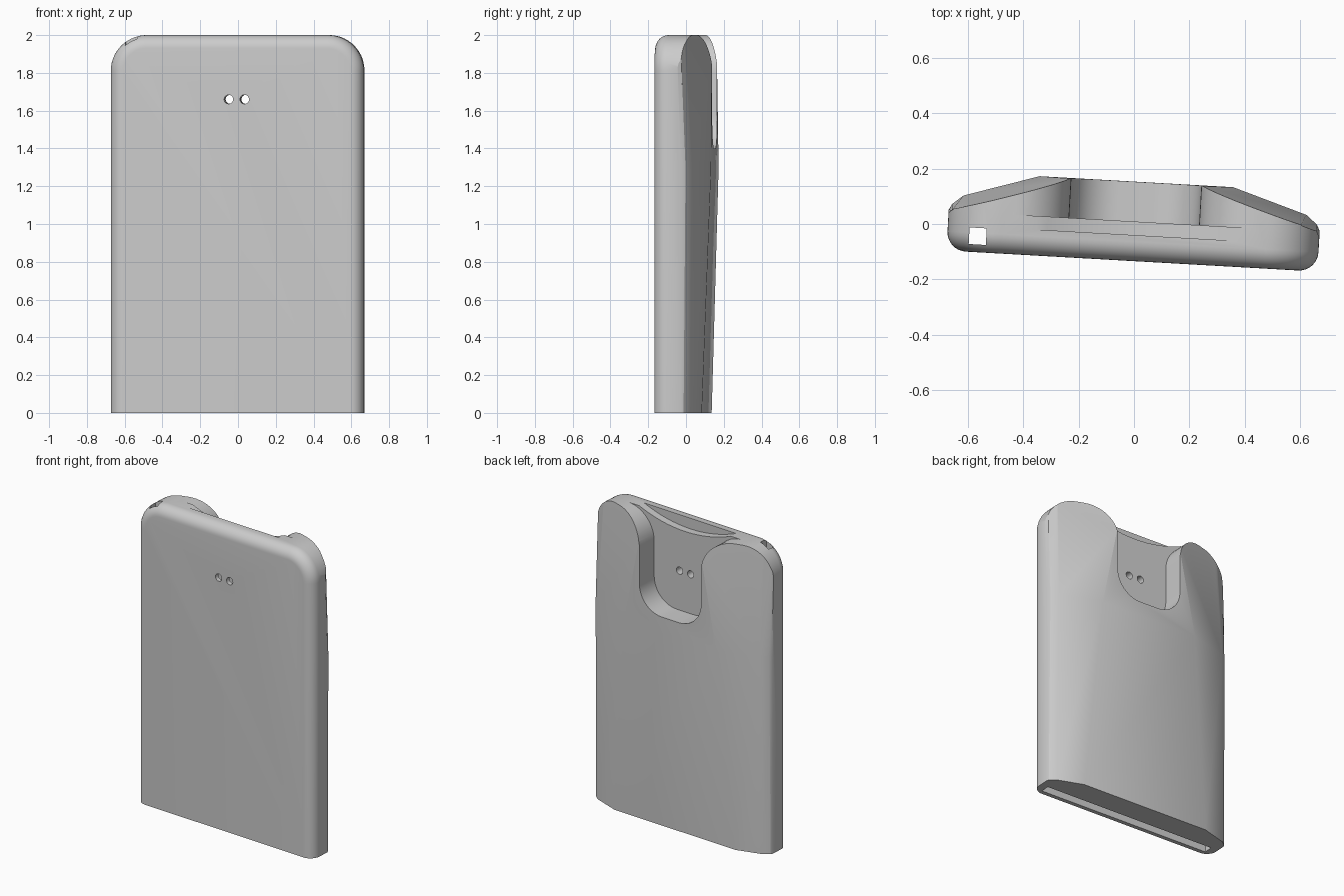
import bpy, bmesh, math

if "Cube" in bpy.data.objects:
    bpy.data.objects.remove(bpy.data.objects["Cube"])

YF, TOP, HALF, R, FIL = -0.134, 2.0, 0.671, 0.19, 0.07

grey = bpy.data.materials.new("grey plastic")
grey.diffuse_color = (0.6, 0.6, 0.6, 1)
grey.use_nodes = True
grey.node_tree.nodes["Principled BSDF"].inputs["Base Color"].default_value = grey.diffuse_color


def loft(name, rings):
    """Join equal-length rings of points into a closed solid."""
    bm = bmesh.new()
    vs = [[bm.verts.new(p) for p in ring] for ring in rings]
    n = len(vs[0])
    for a, b in zip(vs, vs[1:]):
        for i in range(n):
            j = (i + 1) % n
            bm.faces.new((a[i], a[j], b[j], b[i]))
    bm.faces.new(vs[0])
    bm.faces.new(vs[-1])
    bmesh.ops.recalc_face_normals(bm, faces=bm.faces)
    me = bpy.data.meshes.new(name)
    bm.to_mesh(me)
    bm.free()
    ob = bpy.data.objects.new(name, me)
    bpy.context.collection.objects.link(ob)
    me.materials.append(grey)
    return ob


def arc(cx, cz, r, a0, a1, n=14):
    return [(cx + r * math.cos(math.radians(a0 + (a1 - a0) * i / n)),
             cz + r * math.sin(math.radians(a0 + (a1 - a0) * i / n))) for i in range(n + 1)]


def mirror(half):
    """Complete a right-hand half outline with its mirror image."""
    return half + [(-x, z) for x, z in reversed(half) if abs(x) > 1e-6]


def prism(name, outline, y0, y1):
    return loft(name, [[(x, y, z) for x, z in outline] for y in (y0, y1)])


def outline(half, top, r, bottom):
    """Panel outline with rounded top corners."""
    return mirror([(half, bottom)] + arc(half - r, top - r, r, 0, 90))


# Main shell: rounded panel with a filleted front edge
rings = []
for i in range(9):
    t = math.radians(90 * i / 8)
    inset, y = FIL * (1 - math.sin(t)), YF + FIL * (1 - math.cos(t))
    o = outline(HALF - inset, TOP - inset, R - inset, -0.1)
    rings.append([(x, y, z) for x, z in o])
rings.append([(x, 0.3, z) for x, z in o])
shell = loft("case_shell", rings)

# Back envelope: centre ridge with sloping flanks, changing with height
sections = [
    (0.0, [(0.69, -0.3), (0.69, -0.03), (0.665, 0.025), (0.63, 0.055), (0.46, 0.11)]),
    (1.3, [(0.69, -0.3), (0.69, -0.03), (0.66, 0.035), (0.62, 0.068), (0.35, 0.153)]),
    (2.05, [(0.69, -0.3), (0.69, -0.02), (0.66, 0.005), (0.60, 0.026), (0.20, 0.15)]),
]
envelope = loft("back_envelope", [[(x, y, z) for x, y in mirror(p)] for z, p in sections])

# Rear U-shaped opening whose upper edges flare over the two lobes
notch = mirror(arc(0.235 - 0.17, 1.57, 0.17, -90, 0) + arc(0.435, 1.8, 0.2, 180, 90)
               + [(0.435, 2.2)])
cutters = [
    prism("rear_notch", notch, 0.009, 0.4),
    # Shallow scoop along the top edge
    prism("top_scoop", mirror(arc(0, 2.84, 0.91, -90, -50)), -0.04, 0.4),
    # Pocket open at the bottom
    prism("pocket", outline(0.62, 1.9, 0.14, -0.2), -0.106, -0.046),
    # Square passage in the top corner
    prism("corner_passage", [(-0.592, 1.6), (-0.53, 1.6), (-0.53, 2.2), (-0.592, 2.2)],
          -0.106, -0.046),
]
# Pair of small round holes
for side in (-1, 1):
    cutters.append(prism("round_hole", arc(0.042 * side, 1.66, 0.024, 0, 345, 23), -0.3, 0.1))


def boolean(cutter, op):
    m = shell.modifiers.new(cutter.name, 'BOOLEAN')
    m.operation, m.object, m.solver = op, cutter, 'EXACT'


boolean(envelope, 'INTERSECT')
for c in cutters:
    boolean(c, 'DIFFERENCE')

# Apply the cuts and remove the helpers
bpy.context.view_layer.objects.active = shell
shell.select_set(True)
for m in list(shell.modifiers):
    bpy.ops.object.modifier_apply(modifier=m.name)
for c in cutters + [envelope]:
    bpy.data.objects.remove(c)
bpy.ops.object.select_all(action='DESELECT')
shell.select_set(True)
bpy.ops.object.shade_smooth_by_angle(angle=math.radians(25))

# The case stands slightly turned
shell.rotation_euler.z = math.radians(-3.25)
